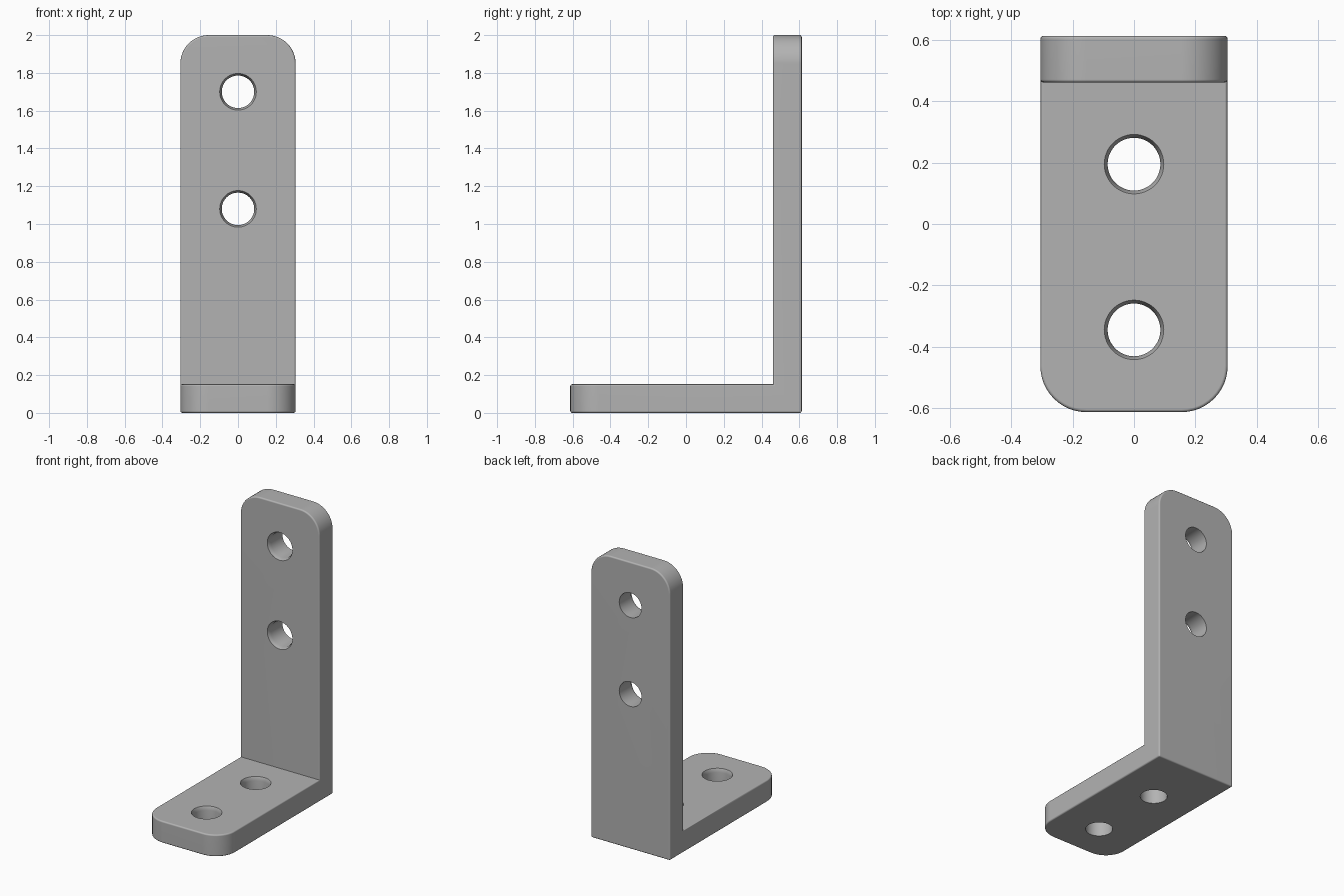
import bpy, bmesh, math
from mathutils import Matrix, Vector

cube = bpy.data.objects.get("Cube")
if cube:
    bpy.data.objects.remove(cube, do_unlink=True)

HALF_W, FRONT, BACK, TOP, THICK = 0.305, -0.613, 0.613, 2.0, 0.152
INNER = BACK - THICK
CORNER, EDGE = 0.15, 0.01
HOLE, FLARE, FLARE_DEPTH = 0.086, 0.097, 0.025

steel = bpy.data.materials.new("grey steel")
steel.use_nodes = True
colour = (0.45, 0.45, 0.45, 1)
steel.diffuse_color = colour
steel.node_tree.nodes["Principled BSDF"].inputs["Base Color"].default_value = colour


def make_object(name, bm):
    bmesh.ops.recalc_face_normals(bm, faces=bm.faces)
    mesh = bpy.data.meshes.new(name)
    bm.to_mesh(mesh)
    bm.free()
    mesh.materials.append(steel)
    obj = bpy.data.objects.new(name, mesh)
    bpy.context.collection.objects.link(obj)
    return obj


def bevel(bm, edges, size, segments):
    bmesh.ops.bevel(bm, geom=edges, offset=size, offset_type='OFFSET',
                    segments=segments, profile=0.5, affect='EDGES')


# L-shaped side profile, extruded across the width
bm = bmesh.new()
profile = [(FRONT, 0), (BACK, 0), (BACK, TOP), (INNER, TOP), (INNER, THICK), (FRONT, THICK)]
side = bm.faces.new([bm.verts.new((-HALF_W, y, z)) for y, z in profile])
grown = bmesh.ops.extrude_face_region(bm, geom=[side])["geom"]
bmesh.ops.translate(bm, vec=(2 * HALF_W, 0, 0),
                    verts=[g for g in grown if isinstance(g, bmesh.types.BMVert)])
bmesh.ops.recalc_face_normals(bm, faces=bm.faces)

# Large rounded corners at both free ends
ends = [e for e in bm.edges
        if all(abs(v.co.z - TOP) < 1e-4 for v in e.verts) and abs(e.verts[0].co.x - e.verts[1].co.x) < 1e-4
        or all(abs(v.co.y - FRONT) < 1e-4 for v in e.verts) and abs(e.verts[0].co.x - e.verts[1].co.x) < 1e-4]
bevel(bm, ends, CORNER, 12)

# Fine softening of every outer edge; the inner corner stays sharp
bmesh.ops.recalc_face_normals(bm, faces=bm.faces)
bevel(bm, [e for e in bm.edges if e.calc_face_angle_signed(0) > 0.7], EDGE, 3)
bracket = make_object("angle_bracket", bm)


# Screw hole cutter: straight shaft flaring out at the inner face
def hole_cutter(name, location, axis):
    bm = bmesh.new()
    stations = [(-THICK - 0.1, HOLE), (-FLARE_DEPTH, HOLE), (0, FLARE), (0.05, FLARE + 0.022)]
    count = 48
    rings = [[bm.verts.new((r * math.cos(math.tau * i / count), r * math.sin(math.tau * i / count), h))
              for i in range(count)] for h, r in stations]
    for low, high in zip(rings, rings[1:]):
        for i in range(count):
            j = (i + 1) % count
            bm.faces.new((low[i], low[j], high[j], high[i]))
    bm.faces.new(rings[0])
    bm.faces.new(rings[-1])
    turn = Vector((0, 0, 1)).rotation_difference(Vector(axis)).to_matrix().to_4x4()
    bm.transform(Matrix.Translation(location) @ turn)
    cutter = make_object(name, bm)
    cutter.hide_render = True
    return cutter


cutters = [hole_cutter("upright_hole", (0, INNER, z), (0, -1, 0)) for z in (1.7, 1.08)]
cutters += [hole_cutter("base_hole", (0, y, THICK), (0, 0, 1)) for y in (0.195, -0.345)]
for cutter in cutters:
    cut = bracket.modifiers.new("screw hole", 'BOOLEAN')
    cut.operation, cut.solver, cut.object = 'DIFFERENCE', 'EXACT', cutter

# Bake the holes and remove the cutters
bpy.context.view_layer.update()
baked = bpy.data.meshes.new_from_object(bracket.evaluated_get(bpy.context.evaluated_depsgraph_get()))
bracket.modifiers.clear()
bracket.data = baked
for cutter in cutters:
    bpy.data.objects.remove(cutter, do_unlink=True)

# Smooth rounded edges with flat main faces
bpy.ops.object.select_all(action='DESELECT')
bracket.select_set(True)
bpy.context.view_layer.objects.active = bracket
bpy.ops.object.shade_smooth_by_angle(angle=math.radians(35))
normals = bracket.modifiers.new("weighted normals", 'WEIGHTED_NORMAL')
normals.keep_sharp = True
